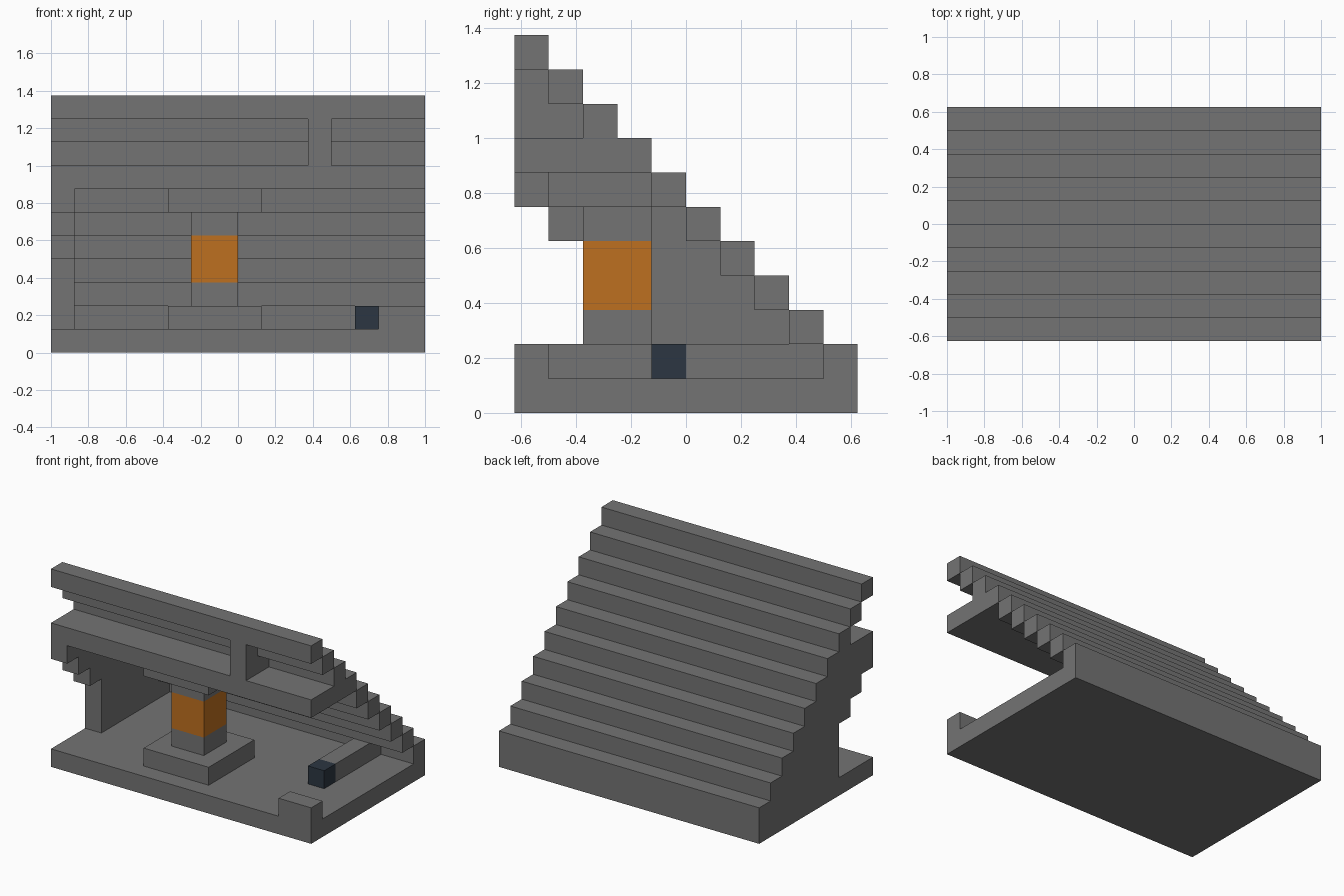
import bpy
import bmesh
from mathutils import Vector

cube = bpy.data.objects.get("Cube")
if cube:
    bpy.data.objects.remove(cube, do_unlink=True)

# The whole model sits on a grid of this pitch, counted from the front left corner.
UNIT = 0.125
ORIGIN = Vector((-1.0, -0.625, 0.0))


def material(name, color):
    mat = bpy.data.materials.new(name)
    mat.use_nodes = True
    mat.diffuse_color = (*color, 1)
    mat.node_tree.nodes["Principled BSDF"].inputs["Base Color"].default_value = (*color, 1)
    return mat


GREY = material("grey stone", (0.174, 0.174, 0.174))
ORANGE = material("orange", (0.515, 0.162, 0.014))
NAVY = material("dark navy", (0.025, 0.037, 0.054))


def extrude_profile(name, x0, x1, profile, mat=GREY):
    """Extrude a (y, z) outline from x0 to x1, all in grid units."""
    bm = bmesh.new()
    verts = [bm.verts.new(ORIGIN + UNIT * Vector((x0, y, z))) for y, z in profile]
    face = bm.faces.new(verts)
    moved = bmesh.ops.extrude_face_region(bm, geom=[face])["geom"]
    bmesh.ops.translate(bm, vec=(UNIT * (x1 - x0), 0, 0),
                        verts=[g for g in moved if isinstance(g, bmesh.types.BMVert)])
    bmesh.ops.recalc_face_normals(bm, faces=bm.faces)
    mesh = bpy.data.meshes.new(name)
    bm.to_mesh(mesh)
    bm.free()
    mesh.materials.append(mat)
    obj = bpy.data.objects.new(name, mesh)
    bpy.context.collection.objects.link(obj)
    return obj


def box(name, x, y, z, mat=GREY):
    """Box from (low, high) grid ranges."""
    return extrude_profile(name, *x, [(y[0], z[0]), (y[1], z[0]), (y[1], z[1]), (y[0], z[1])], mat)


WIDTH = (0, 16)

# Floor and the upper slab
box("floor", WIDTH, (0, 10), (0, 1))
box("upper_slab", WIDTH, (0, 4), (7, 8))

# Stepped sloping back, one bar per level (the slab serves as its own step)
for level in range(1, 11):
    if level != 7:
        box(f"back_step_{level}", WIDTH, (10 - level, 11 - level), (level, level + 1))

# Closed end wall: corbelled front edge, stepped back edge
outline = [(3, 1), (3, 4), (2, 4), (2, 5), (1, 5), (1, 6), (0, 6), (0, 7)]
for level in range(6, 0, -1):
    outline += [(10 - level, level + 1), (10 - level, level)]
extrude_profile("end_wall", 0, 1, outline)

# Upper post joining the slab to the top step
extrude_profile("upper_post", 11, 12, [(0, 8), (2, 8), (2, 9), (1, 9), (1, 10), (0, 10)])

# Central pillar with foot, capital and orange core
for name, z in (("pillar_foot", (1, 2)), ("pillar_capital", (6, 7))):
    box(name, (5, 9), (1, 5), z)
box("pillar_lower", (6, 8), (2, 4), (2, 3))
box("pillar_core", (6, 8), (2, 4), (3, 5), ORANGE)
box("pillar_upper", (6, 8), (2, 4), (5, 6))

# Floor bar with a dark end, and the front corner block
box("floor_bar", (13, 14), (5, 9), (1, 2))
box("floor_bar_end", (13, 14), (4, 5), (1, 2), NAVY)
box("corner_block", (14, 16), (0, 1), (1, 2))
